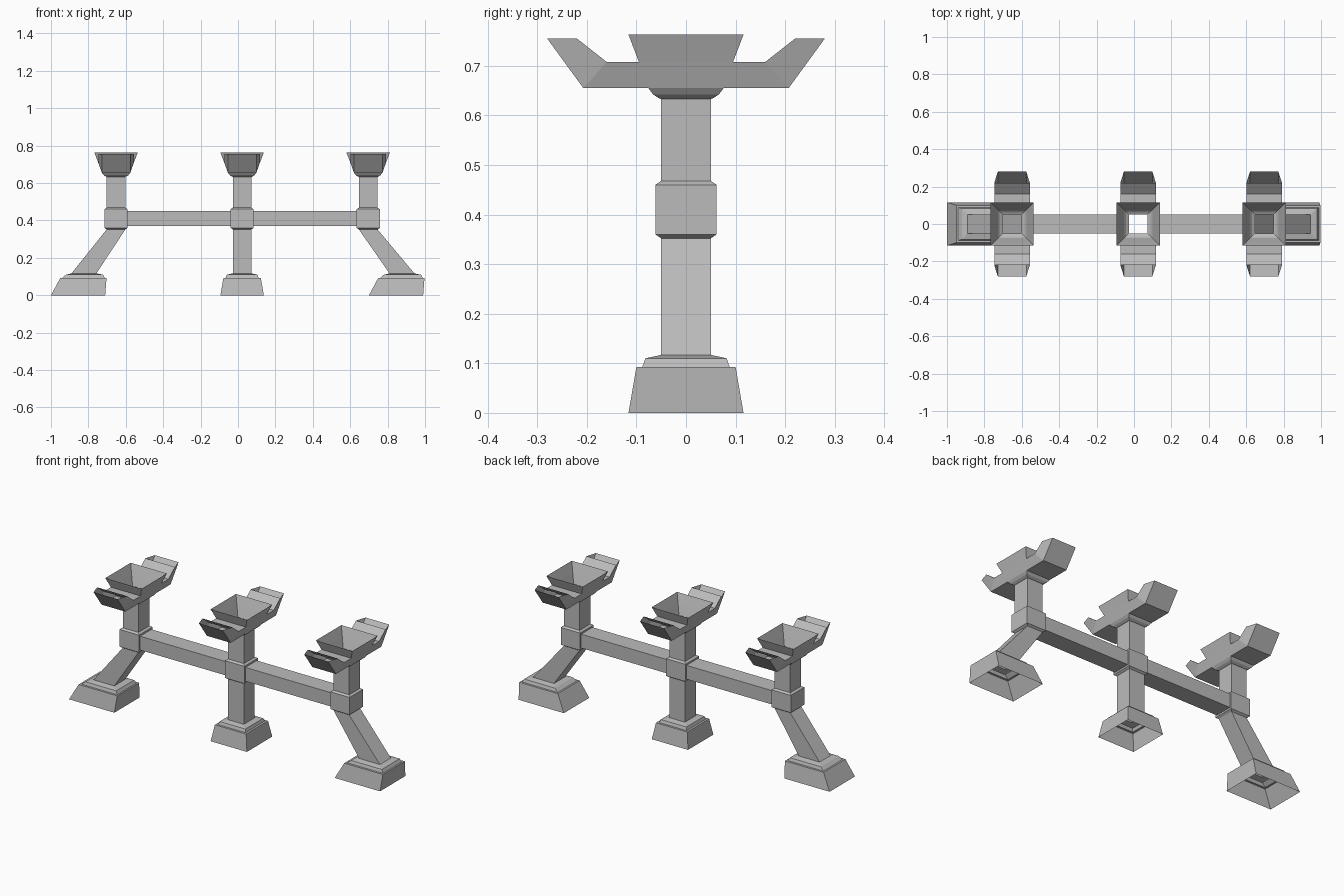
import bpy
import bmesh

if "Cube" in bpy.data.objects:
    bpy.data.objects.remove(bpy.data.objects["Cube"], do_unlink=True)

stone = bpy.data.materials.new("grey_stone")
stone.use_nodes = True
GREY = (0.5, 0.5, 0.5, 1)
stone.diffuse_color = GREY
stone.node_tree.nodes["Principled BSDF"].inputs["Base Color"].default_value = GREY


def loft(name, rings):
    """Join four-cornered rings into an open-ended sleeve."""
    bm = bmesh.new()
    loops = [[bm.verts.new(p) for p in ring] for ring in rings]
    for a, b in zip(loops, loops[1:]):
        for i in range(4):
            j = (i + 1) % 4
            bm.faces.new((a[i], a[j], b[j], b[i]))
    mesh = bpy.data.meshes.new(name)
    bm.to_mesh(mesh)
    bm.free()
    mesh.materials.append(stone)
    obj = bpy.data.objects.new(name, mesh)
    bpy.context.collection.objects.link(obj)
    return obj


def level(x0, x1, hy, z):
    """Horizontal rectangle, counter-clockwise from above."""
    return [(x0, -hy, z), (x1, -hy, z), (x1, hy, z), (x0, hy, z)]


def square(x, h, z):
    return level(x - h, x + h, h, z)


def arm(name, x, s):
    """Hollow bracket, wide on its upper side, turned up at the tip."""
    path = [(.095, .708, .075, .655), (.16, .708, .207, .655), (.22, .755, .28, .755)]
    top, low = .095, .076
    rings = []
    for ty, tz, by, bz in path:
        ring = [(x - s * low, s * by, bz), (x + s * low, s * by, bz),
                (x + s * top, s * ty, tz), (x - s * top, s * ty, tz)]
        rings.append(ring[::-1])
    return loft(name, rings)


posts = {"right": -.652, "centre": .022, "left": .696}

# Half width and height of the collar, shaft and bowl
COLUMN = [(.05, .352), (.062, .36), (.062, .46), (.05, .468), (.05, .633),
          (.055, .635), (.066, .642), (.076, .655), (.095, .708), (.116, .763)]

# Sloping outer feet: left edge, right edge, half depth, height
OUTER_FOOT = [(-1.0, -.71, .116, 0), (-.95, -.703, .1, .093),
              (-.94, -.712, .088, .093), (-.92, -.722, .082, .11),
              (-.89, -.757, .05, .117)]
CENTRE_FOOT = [(.116, 0), (.1, .093), (.088, .093), (.082, .11), (.05, .117)]

for side, x in posts.items():
    loft(side + "_column_and_bowl", [square(x, h, z) for h, z in COLUMN])
    arm(side + "_front_arm", x, -1)
    arm(side + "_back_arm", x, 1)

    # Foot continuing up into the leg
    if side == "centre":
        rings = [square(x, h, z) for h, z in CENTRE_FOOT]
    else:
        shift = 0 if side == "right" else 1.7
        rings = [level(a + shift, b + shift, hy, z) for a, b, hy, z in OUTER_FOOT]
    loft(side + "_foot_and_leg", rings + [square(x, .05, .352)])

# Beams between the collars
for name, a, b in (("right_beam", "right", "centre"), ("left_beam", "centre", "left")):
    rings = []
    for x in (posts[a] + .062, posts[b] - .062):
        rings.append([(x, -.052, .37), (x, .052, .37), (x, .052, .45), (x, -.052, .45)])
    loft(name, rings)
